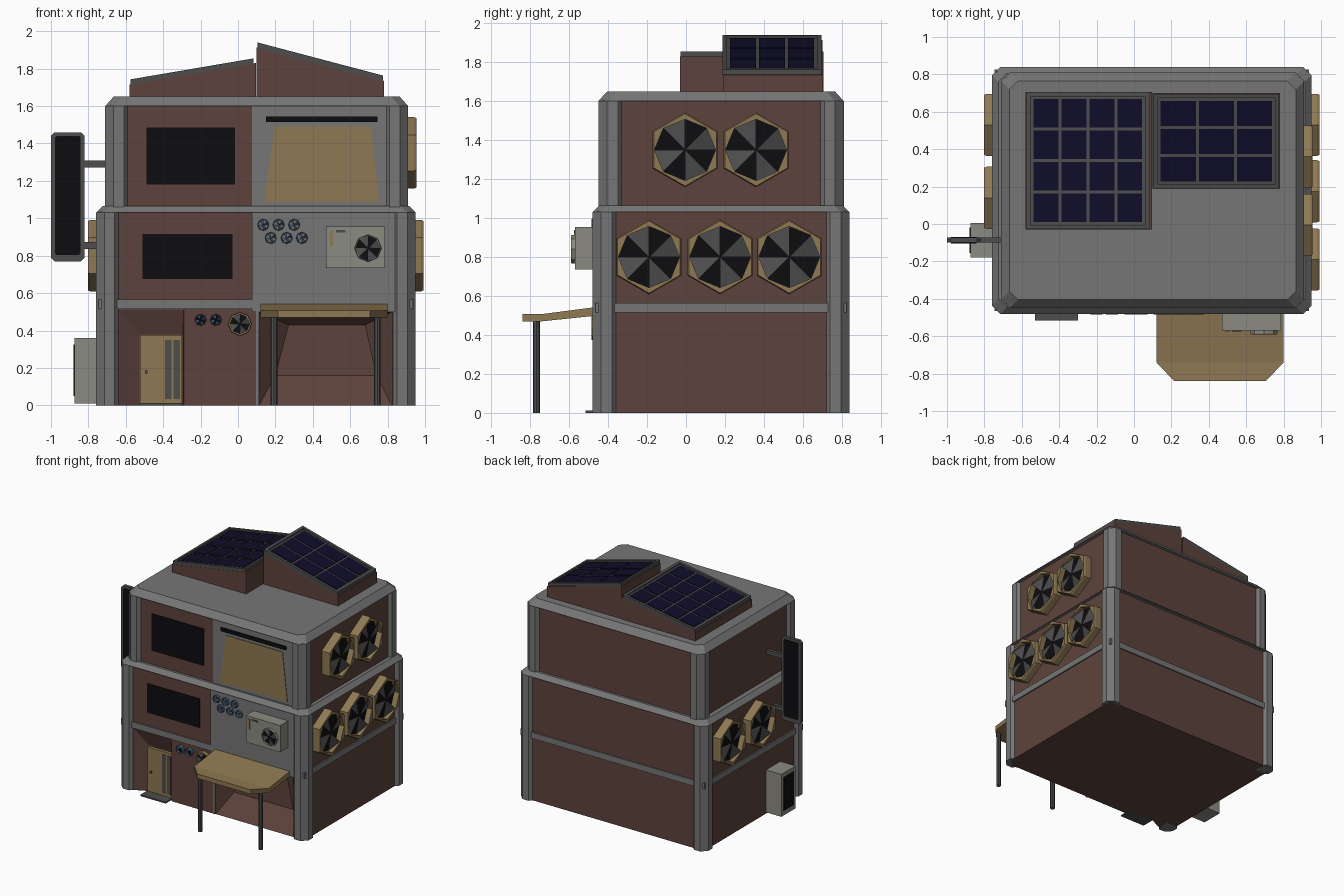
import bpy, bmesh
from math import cos, sin, pi, radians
from mathutils import Matrix, Vector

if "Cube" in bpy.data.objects:
    bpy.data.objects.remove(bpy.data.objects["Cube"])


def material(name, r, g, b):
    m = bpy.data.materials.new(name)
    m.diffuse_color = (r, g, b, 1)
    m.use_nodes = True
    m.node_tree.nodes["Principled BSDF"].inputs["Base Color"].default_value = m.diffuse_color
    return m


BRICK = material("brick", .11, .055, .045)
TAN = material("tan", .27, .19, .085)
GREY = material("grey", .18, .18, .18)
DARK = material("dark_grey", .075, .075, .075)
BLACK = material("black", .004, .004, .005)
NAVY = material("navy", .005, .004, .022)
BLUE = material("blue", .06, .12, .2)
PALE = material("pale", .26, .26, .22)


def loft(name, rings, mats, side_ids=None, end_id=0, m=None):
    """Skin a stack of equal-sized rings and cap both ends."""
    bm = bmesh.new()
    vs = [[bm.verts.new(p) for p in r] for r in rings]
    n = len(rings[0])
    for a, b in zip(vs, vs[1:]):
        for i in range(n):
            f = bm.faces.new((a[i], a[(i + 1) % n], b[(i + 1) % n], b[i]))
            f.material_index = side_ids[i] if side_ids else 0
    bm.faces.new(vs[0])
    bm.faces.new(vs[-1]).material_index = end_id
    bmesh.ops.recalc_face_normals(bm, faces=bm.faces)
    me = bpy.data.meshes.new(name)
    bm.to_mesh(me)
    bm.free()
    if m:
        me.transform(m)
    for mt in mats:
        me.materials.append(mt)
    ob = bpy.data.objects.new(name, me)
    bpy.context.collection.objects.link(ob)
    return ob


def box(name, x, y, z, mat):
    return loft(name, [[(x[0], y[0], h), (x[1], y[0], h), (x[1], y[1], h), (x[0], y[1], h)] for h in z], [mat])


def along_y(name, prof, y, mat):
    return loft(name, [[(a, t, b) for a, b in prof] for t in y], [mat])


def poly(sides, r, z, start=0.0, count=24):
    """Regular polygon resampled to 24 points so different polygons can be lofted."""
    per = count // sides
    c = [Vector((r * cos(start + 2 * pi * i / sides), r * sin(start + 2 * pi * i / sides), z)) for i in range(sides)]
    pts = [c[i].lerp(c[(i + 1) % sides], k / per) for i in range(sides) for k in range(per)]
    s = round(start / (2 * pi / count))
    return pts[-s:] + pts[:-s] if s else pts


AXES = {'right': ((0, 1, 0), (0, 0, 1), (1, 0, 0)),
        'left': ((0, -1, 0), (0, 0, 1), (-1, 0, 0)),
        'front': ((1, 0, 0), (0, 0, 1), (0, -1, 0))}


def fan(name, side, loc, r, outer_r, depth, mat, sides=6):
    """Housing with an octagonal well, black floor and four tilted blades."""
    m = Matrix.Translation(loc) @ Matrix(AXES[side]).transposed().to_4x4()
    st = radians(30) if sides == 6 else 0
    loft(name + "_housing", [poly(sides, outer_r, 0, st), poly(sides, outer_r, depth * .8, st),
                             poly(sides, outer_r * .965, depth, st), poly(8, r, depth),
                             poly(8, r, depth * .35)], [mat, BLACK], None, 1, m)
    bm = bmesh.new()
    for k in range(4):
        a = k * pi / 2
        pts = [(0, 0, depth * .85), (r * cos(a), r * sin(a), depth * .45),
               (r * cos(a + pi / 4), r * sin(a + pi / 4), depth * .92)]
        bm.faces.new([bm.verts.new(p) for p in pts])
    me = bpy.data.meshes.new(name + "_blades")
    bm.to_mesh(me)
    bm.free()
    me.transform(m)
    me.materials.append(BLUE if mat == BLUE else DARK)
    bpy.context.collection.objects.link(bpy.data.objects.new(name + "_blades", me))


def chamfered(x, y, c, z, d=0.0):
    x0, x1, y0, y1 = x[0] + d, x[1] - d, y[0] + d, y[1] - d
    return [(x0 + c, y0, z), (x1 - c, y0, z), (x1, y0 + c, z), (x1, y1 - c, z),
            (x1 - c, y1, z), (x0 + c, y1, z), (x0, y1 - c, z), (x0, y0 + c, z)]


# Two storeys blocks: brick core, corner pillars, sloped grey cap
def block(name, x, y, z, cap_z, inset):
    core = box(name + "_core", (x[0] + .025, x[1] - .025), (y[0] + .025, y[1] - .025), (z[0], z[1] + .005), BRICK)
    prof = [(.12, .025), (.1, 0), (.045, 0), (0, .045), (0, .1), (.025, .12), (.12, .12)]
    for i, (cx, sx) in enumerate(((x[0], 1), (x[1], -1))):
        for j, (cy, sy) in enumerate(((y[0], 1), (y[1], -1))):
            loft(f"{name}_pillar_{i}{j}", [[(cx + sx * a, cy + sy * b, h) for a, b in prof] for h in z], [GREY])
    loft(name + "_cap", [chamfered(x, y, .045, z[1]), chamfered(x, y, .045, cap_z, inset)], [GREY])
    return core


lower = block("lower_block", (-.76, .95), (-.48, .84), (0, 1.03), 1.065, .035)
block("upper_block", (-.71, .91), (-.45, .81), (1.06, 1.60), 1.65, .045)


# Splayed recesses for the garage and the door, cut into the lower core
def niche(outer, inner, depth, ids, end_id):
    def ring(q, y):
        return [(a, y, b) for a, b in q]
    yf = -.455
    mats = [BRICK, TAN, GREY, BLACK]
    cut = loft("cutter", [ring(outer, yf - .1), ring(outer, yf), ring(inner, yf + depth)], mats, ids, end_id)
    cut.hide_render = True
    lower.data.materials.clear()
    for mt in mats:
        lower.data.materials.append(mt)
    mod = lower.modifiers.new("niche", 'BOOLEAN')
    mod.operation = 'DIFFERENCE'
    mod.solver = 'EXACT'
    mod.object = cut
    bpy.context.view_layer.objects.active = lower
    bpy.ops.object.modifier_apply(modifier=mod.name)
    bpy.data.objects.remove(cut)


niche([(.11, -.005), (.825, -.005), (.825, .5), (.11, .5)],
      [(.2, .16), (.74, .16), (.68, .43), (.27, .43)], .12, [2, 1, 1, 1], 3)
niche([(-.635, -.01), (-.29, -.01), (-.29, .51), (-.635, .51)],
      [(-.53, -.01), (-.295, -.01), (-.295, .38), (-.53, .38)], .05, [0, 0, 0, 0], 0)

# Horizontal band, grey facade panels, windows
box("floor_band", (-.745, .935), (-.465, .825), (.515, .565), GREY)
box("lower_facade_panel", (.075, .84), (-.468, -.44), (.50, 1.03), GREY)
box("garage_jamb", (.095, .112), (-.46, -.44), (0, .51), GREY)
box("upper_facade_panel", (.075, .80), (-.431, -.41), (1.06, 1.60), GREY)
box("upper_window", (-.49, -.015), (-.43, -.41), (1.18, 1.485), BLACK)
box("middle_window", (-.51, -.03), (-.46, -.44), (.675, .915), BLACK)
along_y("upper_shutter", [(.14, 1.09), (.755, 1.09), (.71, 1.49), (.195, 1.49)], (-.436, -.42), TAN)
box("shutter_slot", (.15, .745), (-.44, -.42), (1.515, 1.545), BLACK)

# Door with glass strips, knob and step
box("door", (-.525, -.30), (-.43, -.40), (.01, .375), TAN)
for i, x in enumerate((-.39, -.345)):
    box(f"door_glass_{i}", (x, x + .035), (-.435, -.42), (.035, .35), DARK)
box("door_knob", (-.497, -.485), (-.442, -.42), (.17, .185), DARK)
box("door_step", (-.53, -.30), (-.515, -.40), (0, .012), DARK)

# Large side fans
for i, y in enumerate((-.19, .175, .53)):
    fan(f"right_fan_{i}", 'right', (.922, y, .80), .157, .192, .07, TAN)
for i, y in enumerate((-.005, .36)):
    fan(f"right_upper_fan_{i}", 'right', (.882, y, 1.35), .157, .192, .073, TAN)
for i, y in enumerate((.14, .53)):
    fan(f"left_fan_{i}", 'left', (-.732, y, .80), .157, .192, .07, TAN)

# Small front vents
for i, (x, z) in enumerate([(.135, .965), (.217, .965), (.3, .965), (.175, .895), (.26, .895),
                            (.342, .895), (-.2, .457), (-.118, .457)]):
    fan(f"small_vent_{i}", 'front', (x, -.45, z), .026, .032, .035, BLUE, 8)
fan("round_vent", 'front', (.01, -.45, .435), .052, .063, .035, TAN, 8)

# Air conditioner on the facade
box("cooler_body", (.47, .785), (-.57, -.45), (.735, .955), PALE)
fan("cooler_fan", 'front', (.695, -.568, .84), .066, .073, .022, PALE, 8)
box("cooler_slot", (.49, .508), (-.574, -.56), (.85, .935), TAN)
box("cooler_badge", (.525, .575), (-.574, -.56), (.925, .938), DARK)

# Garage awning on two posts
prof = [(-.84, .47), (-.74, .47), (-.45, .50), (-.45, .545), (-.74, .507), (-.84, .507)]
aw = []
for x, s in ((.12, 1), (.80, -1)):
    aw.append([(x + s * (.095 if y < -.8 else 0), y, z) for y, z in prof])
loft("awning", aw, [TAN])
for i, x in enumerate((.192, .745)):
    loft(f"awning_post_{i}", [[Vector((x, -.767, 0)) + p for p in poly(8, .018, z, 0, 8)] for z in (0, .475)], [DARK])

# Meter cabinet on the left wall
box("cabinet", (-.875, -.73), (-.18, .005), (.01, .36), PALE)
box("cabinet_panel", (-.879, -.86), (-.155, -.02), (.05, .325), BLACK)


# Hanging signboard with plain face
def oct_rect(x0, x1, z0, z1, c):
    return [(x0 + c, z0), (x1 - c, z0), (x1, z0 + c), (x1, z1 - c), (x1 - c, z1), (x0 + c, z1), (x0, z1 - c), (x0, z0 + c)]


along_y("signboard", oct_rect(-1, -.82, .77, 1.46, .02), (-.1, -.073), DARK)
along_y("signboard_face", oct_rect(-.978, -.842, .805, 1.44, .008), (-.104, -.069), BLACK)
for i, (z, x) in enumerate(((.855, -.73), (1.29, -.68))):
    box(f"sign_arm_{i}", (-.83, x), (-.1, -.073), (z - .018, z + .018), DARK)


# Roof solar arrays: brick wedge, sloped slab, raised rim, cells
def solar(name, x, y, z, n, slab_x, slab_y):
    def top(t):
        return z[0] + (z[1] - z[0]) * (t - x[0]) / (x[1] - x[0])

    def slab(nm, a, b, ys, lo, hi, mat):
        along_y(nm, [(a, top(a) + lo), (b, top(b) + lo), (b, top(b) + hi), (a, top(a) + hi)], ys, mat)
    along_y(name + "_wedge", [(x[0], 1.645), (x[1], 1.645), (x[1], top(x[1])), (x[0], top(x[0]))], y, BRICK)
    (a, b), (c, d) = slab_x, slab_y
    slab(name + "_slab", a, b, (c, d), -.005, .016, DARK)
    w = .022
    for i, (p, q, r, s) in enumerate(((a, a + w, c, d), (b - w, b, c, d), (a, b, c, c + w), (a, b, d - w, d))):
        slab(f"{name}_rim_{i}", p, q, (r, s), .01, .027, DARK)
    m, g = .03, .008
    dx, dy = (b - a - 2 * m) / n, (d - c - 2 * m) / n
    for i in range(n):
        for j in range(n):
            u, v = a + m + i * dx, c + m + j * dy
            slab(f"{name}_cell_{i}{j}", u + g, u + dx - g, (v + g, v + dy - g), .01, .021, NAVY)


solar("left_solar", (-.58, .095), (-.03, .705), (1.715, 1.83), 4, (-.575, .082), (-.028, .705))
solar("right_solar", (.098, .78), (.19, .70), (1.915, 1.735), 3, (.105, .775), (.188, .695))
